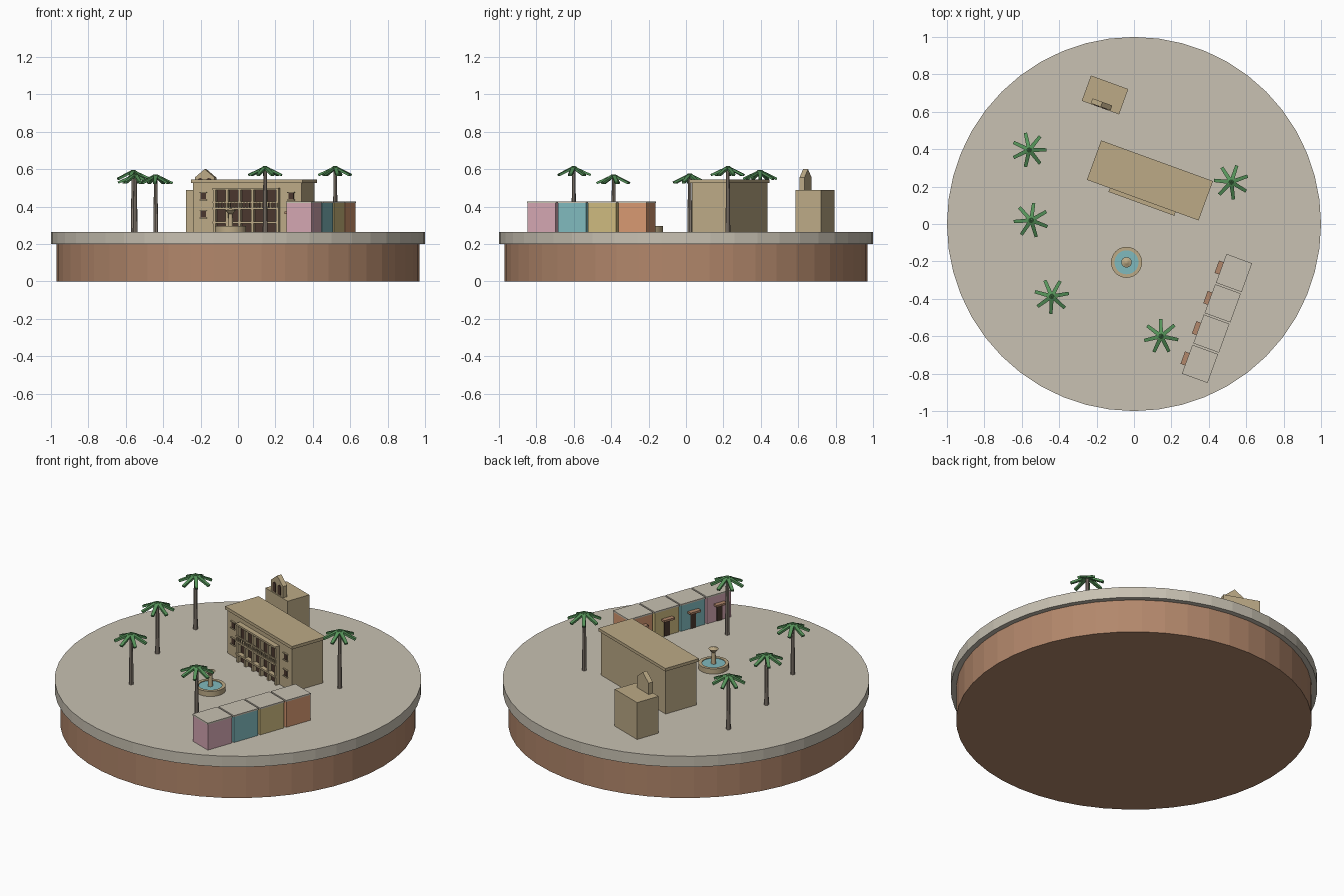
import bpy, bmesh
from math import radians, sin, cos, pi
from mathutils import Matrix, Vector

cube = bpy.data.objects.get("Cube")
if cube:
    bpy.data.objects.remove(cube, do_unlink=True)


def material(name, r, g, b):
    lin = [((c / 255 + 0.055) / 1.055) ** 2.4 for c in (r, g, b)] + [1]
    m = bpy.data.materials.new(name)
    m.use_nodes = True
    m.diffuse_color = lin
    m.node_tree.nodes["Principled BSDF"].inputs["Base Color"].default_value = lin
    return m


PAVING = material("paving grey", 200, 193, 178)
STONE = material("sandstone", 188, 170, 134)
SOIL = material("earth brown", 178, 135, 107)
DARK = material("dark wood", 74, 55, 46)
PINK = material("pink paint", 212, 166, 178)
TEAL = material("teal", 128, 186, 190)
YELLOW = material("yellow paint", 206, 186, 127)
ORANGE = material("orange paint", 215, 153, 114)
GREEN = material("palm green", 86, 148, 90)
BARK = material("palm bark", 145, 134, 122)

GROUND = 0.265


def finish(name, bm, mat, matrix=None):
    bmesh.ops.recalc_face_normals(bm, faces=bm.faces)
    mesh = bpy.data.meshes.new(name)
    bm.to_mesh(mesh)
    bm.free()
    mesh.materials.append(mat)
    ob = bpy.data.objects.new(name, mesh)
    ob.matrix_world = matrix or Matrix()
    bpy.context.collection.objects.link(ob)
    return ob


def add_box(bm, x, y, z):
    """Box from (min, max) pairs."""
    size = [b - a for a, b in (x, y, z)]
    mid = [(a + b) / 2 for a, b in (x, y, z)]
    bmesh.ops.create_cube(bm, size=1, matrix=Matrix.Translation(mid) @ Matrix.Diagonal((*size, 1)))


def boxes(name, mat, matrix, *specs):
    bm = bmesh.new()
    for s in specs:
        add_box(bm, *s)
    return finish(name, bm, mat, matrix)


def lathe(name, mat, profile, sides, x=0, y=0, smooth=False):
    """Spin a (radius, height) profile around a vertical axis."""
    bm = bmesh.new()
    verts = [bm.verts.new((r, 0, z)) for r, z in profile]
    edges = [bm.edges.new(p) for p in zip(verts, verts[1:])]
    bmesh.ops.spin(bm, geom=verts + edges, cent=(0, 0, 0), axis=(0, 0, 1),
                   angle=2 * pi, steps=sides, use_duplicate=False)
    bmesh.ops.remove_doubles(bm, verts=bm.verts, dist=0.0005)
    ob = finish(name, bm, mat, Matrix.Translation((x, y, 0)))
    if smooth:
        bpy.ops.object.select_all(action='DESELECT')
        ob.select_set(True)
        bpy.context.view_layer.objects.active = ob
        bpy.ops.object.shade_smooth_by_angle(angle=radians(40))
    return ob


def outline(name, mat, matrix, points, y0, y1):
    """Extrude an (x, z) outline from y0 to y1."""
    bm = bmesh.new()
    face = bm.faces.new([bm.verts.new((x, y0, z)) for x, z in points])
    out = bmesh.ops.extrude_face_region(bm, geom=[face])
    bmesh.ops.translate(bm, vec=(0, y1 - y0, 0),
                        verts=[v for v in out["geom"] if isinstance(v, bmesh.types.BMVert)])
    return finish(name, bm, mat, matrix)


def place(x, y, degrees):
    return Matrix.Translation((x, y, GROUND)) @ Matrix.Rotation(radians(degrees), 4, 'Z')


# Round island
lathe("earth_base", SOIL, [(0, 0), (0.97, 0), (0.97, 0.2), (0, 0.2)], 48)
lathe("plaza_slab", PAVING, [(0, 0.2), (1, 0.2), (1, GROUND), (0, GROUND)], 48)

# Main hall: walls, roof and arcaded front
hall = place(0.085, 0.233, -20)
FRONT = -0.103
boxes("hall_walls", STONE, hall, ((-0.308, 0.308), (FRONT, 0.103), (0, 0.262)))
boxes("hall_roof", STONE, hall, ((-0.318, 0.318), (-0.112, 0.112), (0.262, 0.28)))
bays = [-0.144 + 0.072 * i for i in range(5)]
piers = [-0.18 + 0.072 * i for i in range(6)]
floors = [(0, 0.045), (0.055, 0.118), (0.13, 0.222)]
boxes("hall_openings", DARK, hall,
      *[((x - 0.028, x + 0.028), (FRONT - 0.004, FRONT + 0.004), f) for x in bays for f in floors])
boxes("hall_columns", STONE, hall,
      *[((x - 0.007, x + 0.007), (FRONT - 0.024, FRONT), (0, 0.23)) for x in piers])
boxes("hall_balconies", STONE, hall,
      *[((-0.187, 0.187), (FRONT - 0.03, FRONT), (z, z + 0.011)) for z in (0.045, 0.119, 0.222)])
boxes("balcony_rail", STONE, hall,
      ((-0.187, 0.187), (FRONT - 0.03, FRONT - 0.024), (0.154, 0.162)),
      *[((x - 0.003, x + 0.003), (FRONT - 0.029, FRONT - 0.025), (0.13, 0.156))
        for x in [-0.18 + 0.018 * i for i in range(21)]])
sides = [(x, z) for x in (-0.25, 0.25) for z in (0.075, 0.172)]
boxes("side_windows", DARK, hall,
      *[((x - 0.015, x + 0.015), (FRONT - 0.004, FRONT + 0.004), (z, z + 0.035)) for x, z in sides])
boxes("window_frames", STONE, hall,
      *[((x - 0.02, x + 0.02), (FRONT - 0.009, FRONT), (h, h + 0.005))
        for x, z in sides for h in (z - 0.005, z + 0.035)])

# Chapel with a gabled bell wall
chapel = place(-0.155, 0.69, -20)
boxes("chapel_walls", STONE, chapel, ((-0.106, 0.106), (-0.072, 0.072), (0, 0.222)))
outline("bell_gable", STONE, chapel,
        [(-0.056, 0.222), (0.056, 0.222), (0.056, 0.29), (0, 0.335), (-0.056, 0.29)], -0.068, -0.04)
for side, x in (("left", 0.024), ("right", -0.024)):
    arch = [(x + 0.015 * cos(a), 0.272 + 0.015 * sin(a)) for a in [pi * i / 8 for i in range(9)]]
    outline("bell_arch_" + side, DARK, chapel, [(x - 0.015, 0.23), (x + 0.015, 0.23)] + arch,
            -0.072, -0.064)

# Row of painted shops, doors towards the plaza
for i, (label, mat) in enumerate((("orange", ORANGE), ("yellow", YELLOW), ("teal", TEAL), ("pink", PINK))):
    shop = place(0.535 - 0.0607 * i, -0.262 - 0.162 * i, -20)
    boxes(label + "_shop", mat, shop, ((-0.071, 0.071), (-0.08, 0.08), (0, 0.154)))
    boxes(label + "_shop_roof", PAVING, shop, ((-0.073, 0.073), (-0.082, 0.082), (0.154, 0.163)))
    boxes(label + "_shop_door", DARK, shop, ((-0.075, -0.067), (-0.018, 0.018), (0, 0.09)))
    boxes(label + "_shop_awning", SOIL, shop, ((-0.098, -0.07), (-0.035, 0.035), (0.096, 0.108)))

# Fountain
fx, fy = -0.04, -0.205
lathe("fountain_basin", STONE,
      [(0, 0.262), (0.083, 0.262), (0.083, 0.296), (0.064, 0.296), (0.064, 0.285), (0, 0.285)],
      32, fx, fy, True)
lathe("fountain_water", TEAL, [(0, 0.286), (0.064, 0.286), (0.064, 0.292), (0, 0.292)], 32, fx, fy)
lathe("fountain_pillar", STONE, [(0, 0.285), (0.015, 0.285), (0.011, 0.36), (0, 0.36)], 16, fx, fy, True)
lathe("fountain_bowl", STONE, [(0, 0.355), (0.01, 0.358), (0.028, 0.38), (0.01, 0.386), (0, 0.394)],
      16, fx, fy, True)

# Palms: tapered trunk and a ring of drooping fronds
palms = [(-0.56, 0.396, 0.59, 0), (-0.55, 0.02, 0.57, 30), (-0.44, -0.387, 0.567, 10),
         (0.145, -0.6, 0.61, 40), (0.52, 0.224, 0.61, 20)]
for n, (x, y, top, turn) in enumerate(palms, 1):
    lathe(f"palm_trunk_{n}", BARK, [(0, GROUND), (0.013, GROUND), (0.009, top - 0.01), (0, top - 0.01)],
          8, x, y)
    bm = bmesh.new()
    for k in range(7):
        start = len(bm.verts)
        add_box(bm, (0, 0.1), (-0.011, 0.011), (-0.006, 0.006))
        bm.verts.ensure_lookup_table()
        frond = bm.verts[start:]
        for v in frond:
            if v.co.x > 0.05:
                v.co.y *= 0.8
        tilt = Matrix.Rotation(radians(25), 4, 'Y')
        swing = Matrix.Rotation(2 * pi * k / 7 + radians(turn), 4, 'Z')
        bmesh.ops.transform(bm, matrix=swing @ tilt, verts=frond)
    finish(f"palm_fronds_{n}", bm, GREEN, Matrix.Translation(Vector((x, y, top))))
